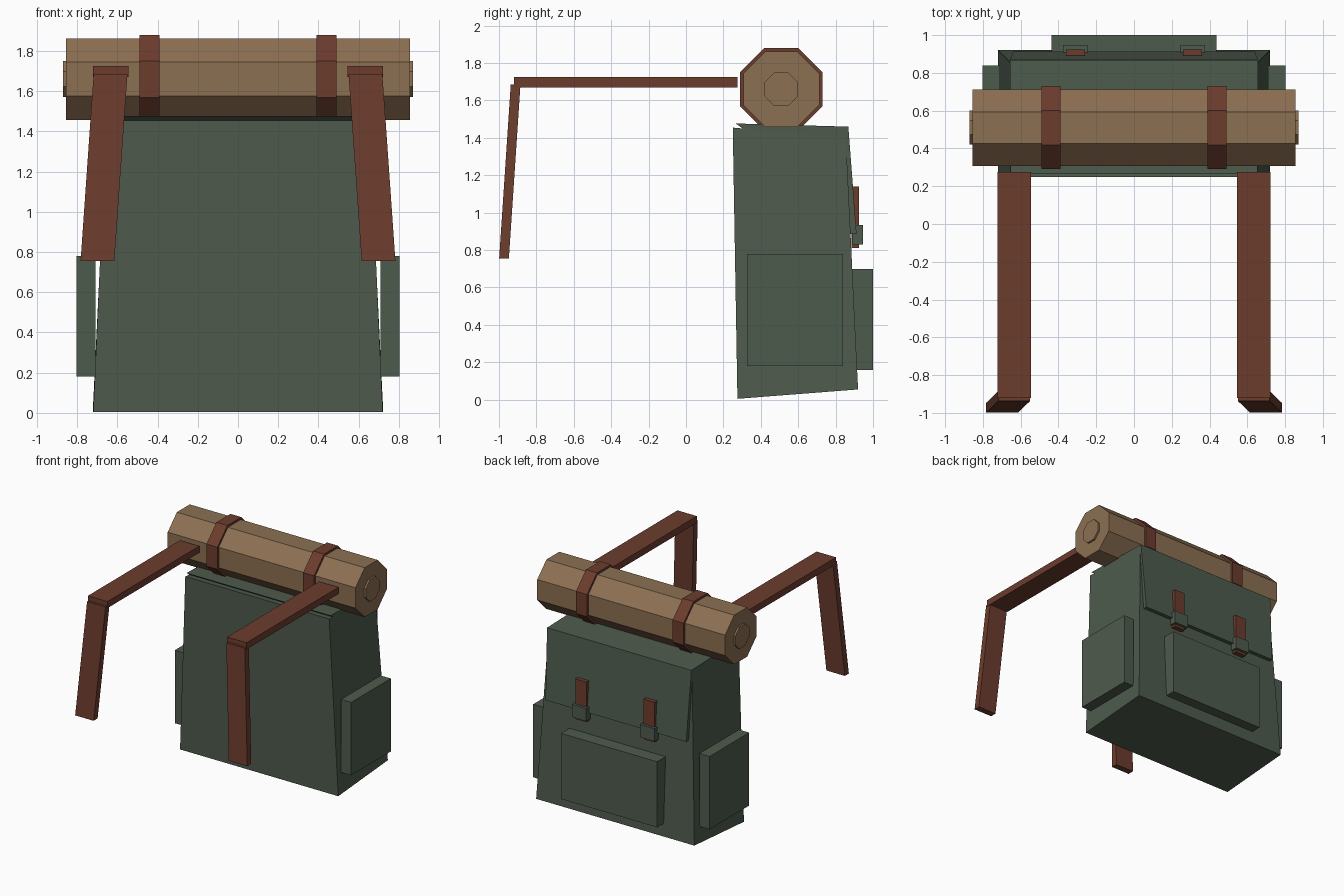
import bpy, bmesh, math
from mathutils import Vector

cube = bpy.data.objects.get("Cube")
if cube:
    bpy.data.objects.remove(cube, do_unlink=True)


def material(name, rgb):
    mat = bpy.data.materials.new(name)
    mat.use_nodes = True
    colour = (*rgb, 1)
    mat.diffuse_color = colour
    mat.node_tree.nodes["Principled BSDF"].inputs["Base Color"].default_value = colour
    return mat


GREEN = material("green canvas", (0.076, 0.104, 0.074))
TAN = material("tan blanket", (0.260, 0.160, 0.085))
LEATHER = material("brown leather", (0.150, 0.046, 0.027))


def finish(name, bm, mat):
    bmesh.ops.recalc_face_normals(bm, faces=bm.faces)
    mesh = bpy.data.meshes.new(name)
    bm.to_mesh(mesh)
    bm.free()
    mesh.materials.append(mat)
    obj = bpy.data.objects.new(name, mesh)
    bpy.context.collection.objects.link(obj)
    return obj


def box(name, lo, hi, mat, shear=(0, 0)):
    """Box between two corners; shear slides its bottom in x and y."""
    bm = bmesh.new()
    bmesh.ops.create_cube(bm, size=1)
    lo, hi = Vector(lo), Vector(hi)
    for v in bm.verts:
        bottom = v.co.z < 0
        v.co = (lo + hi) / 2 + v.co * (hi - lo)
        if bottom:
            v.co.x += shear[0]
            v.co.y += shear[1]
    return finish(name, bm, mat)


def across(name, profile, mat):
    """Symmetric solid from a side profile of (half width, y, z)."""
    bm = bmesh.new()
    sides = [[bm.verts.new((s * w, y, z)) for w, y, z in profile] for s in (-1, 1)]
    for side in sides:
        bm.faces.new(side)
    for i in range(len(profile)):
        a, b = sides
        bm.faces.new((a[i - 1], a[i], b[i], b[i - 1]))
    return finish(name, bm, mat)


def octagon(name, x, length, apothem, mat):
    """Eight-sided cylinder lying along x, flat side up."""
    bm = bmesh.new()
    r = apothem / math.cos(math.pi / 8)
    ring = [math.pi / 8 + i * math.pi / 4 for i in range(8)]
    ends = [[bm.verts.new((x + s * length / 2, 0.51 + r * math.cos(a),
                           1.66 + r * math.sin(a))) for a in ring] for s in (-1, 1)]
    for end in ends:
        bm.faces.new(end)
    for i in range(8):
        bm.faces.new((ends[0][i - 1], ends[0][i], ends[1][i], ends[1][i - 1]))
    return finish(name, bm, mat)


# Tapered bag and folded flap
across("bag_body", [(0.72, 0.275, 0.005), (0.72, 0.92, 0.055),
                    (0.655, 0.855, 1.40), (0.655, 0.25, 1.455)], GREEN)
across("bag_flap", [(0.655, 0.265, 1.477), (0.657, 0.868, 1.46), (0.64, 0.912, 0.885),
                    (0.64, 0.87, 0.885), (0.654, 0.84, 1.36), (0.654, 0.36, 1.41)], GREEN)

# Back pocket
box("back_pocket", (-0.437, 0.89, 0.16), (0.437, 1.0, 0.70), GREEN)

# Bedroll with raised end coils
octagon("bedroll", 0, 1.71, 0.203, TAN)
octagon("bedroll_core", 0, 1.74, 0.09, TAN)

for side, s in (("left", 1), ("right", -1)):
    def pair(name, lo, hi, mat, shear=(0, 0)):
        xs = sorted((s * lo[0], s * hi[0]))
        box(f"{side}_{name}", (xs[0], *lo[1:]), (xs[1], *hi[1:]), mat,
            (s * shear[0], shear[1]))

    pair("side_pocket", (0.71, 0.325, 0.18), (0.803, 0.84, 0.78), GREEN)
    # Flap fasteners
    pair("flap_strap", (0.26, 0.885, 0.81), (0.36, 0.925, 1.14), LEATHER)
    pair("buckle", (0.245, 0.89, 0.83), (0.375, 0.947, 0.935), GREEN)
    # Shoulder straps
    pair("shoulder_strap_top", (0.545, -0.92, 1.67), (0.722, 0.275, 1.725), LEATHER)
    pair("shoulder_strap_drop", (0.55, -0.937, 0.755), (0.718, -0.885, 1.685),
         LEATHER, (0.065, -0.062))
    # Bedroll bands
    octagon(f"{side}_bedroll_band", s * 0.44, 0.10, 0.22, LEATHER)
